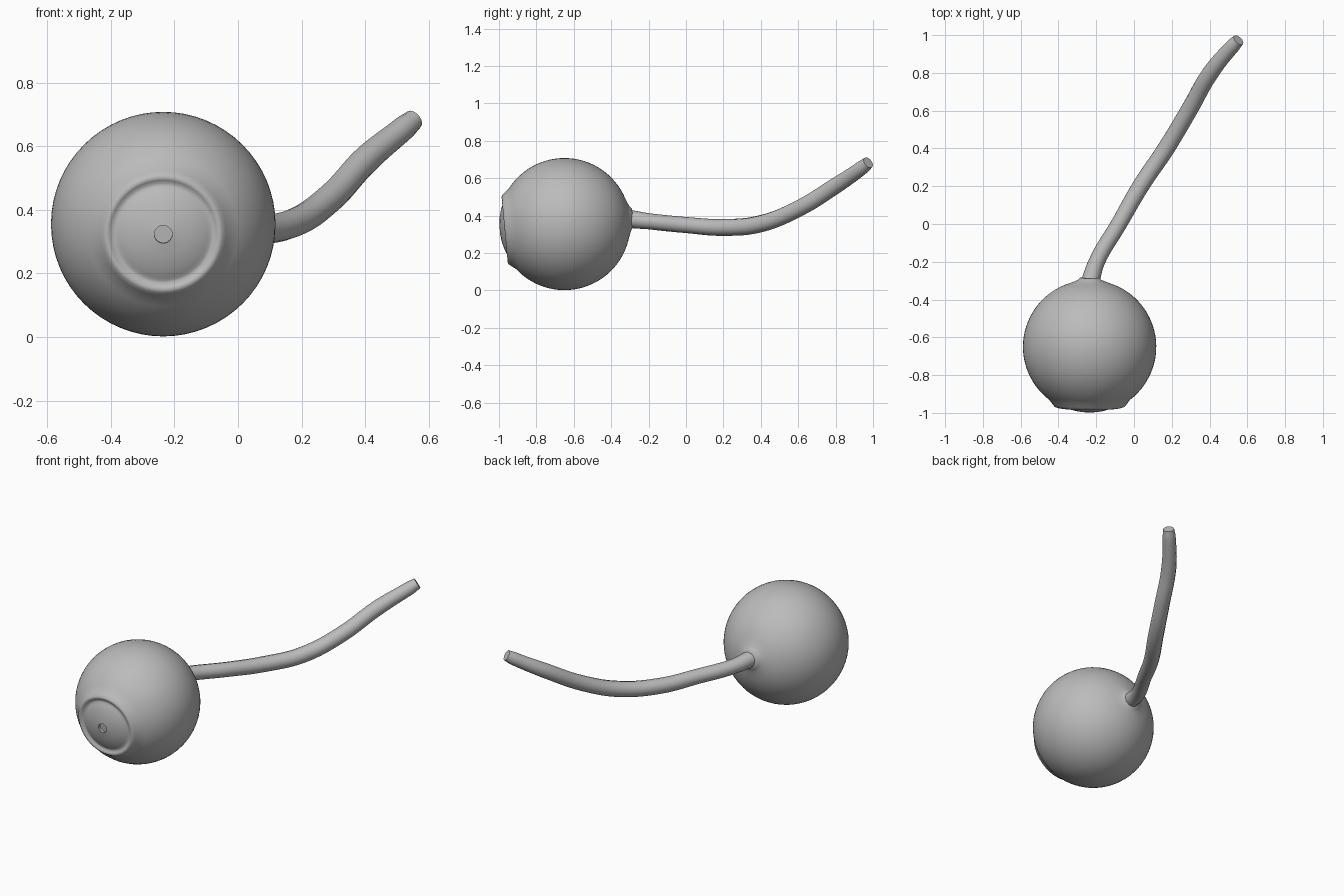
import bpy, bmesh, math
from mathutils import Matrix

if "Cube" in bpy.data.objects:
    bpy.data.objects.remove(bpy.data.objects["Cube"])

CENTER = (-0.235, -0.65, 0.355)
RADIUS = 0.353

grey = bpy.data.materials.new("plain_grey")
grey.use_nodes = True
grey.diffuse_color = (0.5, 0.5, 0.5, 1)
grey.node_tree.nodes["Principled BSDF"].inputs["Base Color"].default_value = (0.5, 0.5, 0.5, 1)


def smooth(obj, angle):
    bpy.ops.object.select_all(action='DESELECT')
    obj.select_set(True)
    bpy.context.view_layer.objects.active = obj
    bpy.ops.object.shade_smooth_by_angle(angle=math.radians(angle))


# Eyeball: recessed pupil, domed iris, groove and raised rim, sphere, rear nub
front = [(0, 0.332), (0.028, 0.332), (0.028, 0.347), (0.07, 0.341),
         (0.11, 0.330), (0.138, 0.318), (0.148, 0.312), (0.158, 0.310),
         (0.168, 0.317), (0.176, 0.321), (0.186, 0.317), (0.197, 0.304)]
start, end, steps = math.radians(37.5), math.radians(162), 30
ball = [(RADIUS * math.sin(a), RADIUS * math.cos(a))
        for a in (start + (end - start) * i / steps for i in range(steps + 1))]
nub = [(0.08, -0.347), (0.062, -0.355), (0.05, -0.367), (0, -0.367)]

bm = bmesh.new()
verts = [bm.verts.new((r, 0, h)) for r, h in front + ball + nub]
edges = [bm.edges.new(pair) for pair in zip(verts, verts[1:])]
bmesh.ops.spin(bm, geom=verts + edges, axis=(0, 0, 1), cent=(0, 0, 0),
               angle=math.tau, steps=64, use_merge=True)
bmesh.ops.remove_doubles(bm, verts=bm.verts, dist=0.0001)
bmesh.ops.recalc_face_normals(bm, faces=bm.faces)
# The gaze points forward and slightly down
bm.transform(Matrix.Translation(CENTER) @ Matrix.Rotation(math.radians(95.3), 4, 'X'))
mesh = bpy.data.meshes.new("eyeball")
bm.to_mesh(mesh)
bm.free()
mesh.materials.append(grey)
eyeball = bpy.data.objects.new("eyeball", mesh)
bpy.context.collection.objects.link(eyeball)
smooth(eyeball, 50)

# Optic nerve: a tapering tube along a curved path (x, y, z, thickness)
path = [(-0.235, -0.32, 0.385, 1.1), (-0.197, -0.2, 0.37, 0.95),
        (-0.08, 0, 0.35, 0.95), (0.035, 0.2, 0.337, 1),
        (0.17, 0.4, 0.357, 1.02), (0.29, 0.6, 0.437, 1),
        (0.405, 0.8, 0.56, 0.98), (0.525, 0.945, 0.66, 0.85),
        (0.553, 0.974, 0.684, 0.72)]
curve = bpy.data.curves.new("optic_nerve", 'CURVE')
curve.dimensions = '3D'
curve.bevel_depth = 0.045
curve.bevel_resolution = 4
curve.resolution_u = 6
curve.use_fill_caps = True
spline = curve.splines.new('BEZIER')
spline.bezier_points.add(len(path) - 1)
for point, (x, y, z, size) in zip(spline.bezier_points, path):
    point.co = (x, y, z)
    point.radius = size
    point.handle_left_type = point.handle_right_type = 'AUTO'
nerve = bpy.data.objects.new("optic_nerve", curve)
bpy.context.collection.objects.link(nerve)
bpy.ops.object.select_all(action='DESELECT')
nerve.select_set(True)
bpy.context.view_layer.objects.active = nerve
bpy.ops.object.convert(target='MESH')
nerve = bpy.context.object
nerve.data.materials.clear()
nerve.data.materials.append(grey)

# Slightly hollowed cut end of the nerve
bm = bmesh.new()
bm.from_mesh(nerve.data)
bmesh.ops.remove_doubles(bm, verts=bm.verts, dist=0.0001)
bmesh.ops.recalc_face_normals(bm, faces=bm.faces)
cap = max((f for f in bm.faces if len(f.verts) > 4),
          key=lambda f: f.calc_center_median().y, default=None)
if cap:
    bmesh.ops.inset_region(bm, faces=[cap], thickness=0.012, depth=-0.008)
bm.to_mesh(nerve.data)
bm.free()
smooth(nerve, 50)
